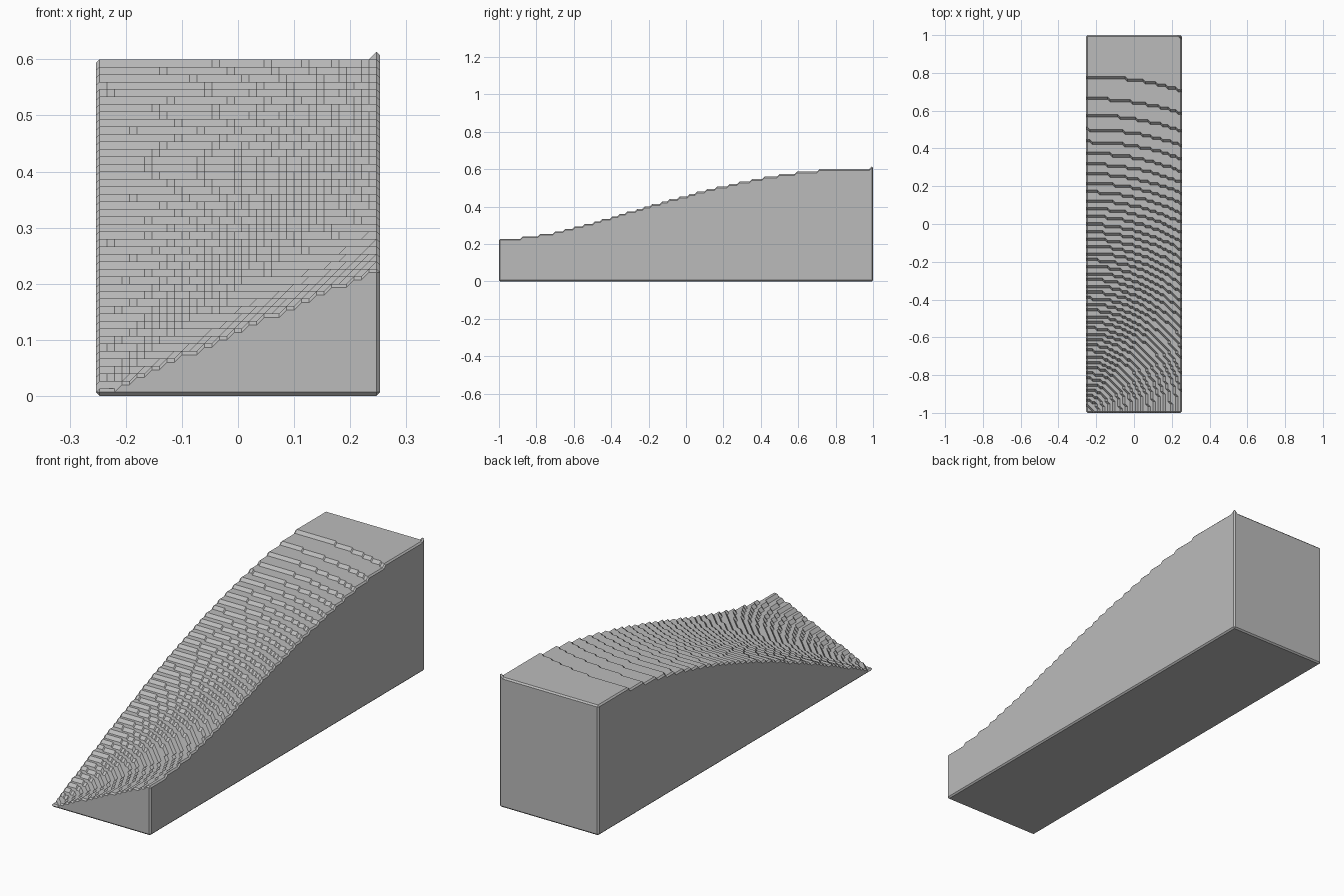
import bpy, bmesh, math

if "Cube" in bpy.data.objects:
    bpy.data.objects.remove(bpy.data.objects["Cube"], do_unlink=True)

NX, NY, LEVELS = 38, 150, 45      # columns across, columns deep, terrace levels
STEP = 2 / NY                     # size of one cell
REACH = math.hypot(NX - 1, NY - 1)


def level(i, j):
    """Terrace level: a quarter sine wave rising radially from the low corner."""
    t = math.hypot(i, j) / REACH
    return math.floor(LEVELS * math.sin(t * math.pi / 2) + 1e-9) + 1


bm = bmesh.new()
cache = {}


def vert(p):
    if p not in cache:
        x, y, z = p
        cache[p] = bm.verts.new(((x - (NX - 1) / 2) * STEP,
                                 (y - (NY - 1) / 2) * STEP, z * STEP))
    return cache[p]


def face(*points):
    """Add a face, dropping repeated points and skipping collapsed faces."""
    points = list(dict.fromkeys(points))
    if len(points) > 2:
        bm.faces.new([vert(p) for p in points])


def top(i, j):
    return (i, j, level(i, j))


# Terraced top: each cell is split so that its odd corner forms a facet
for i in range(NX - 1):
    for j in range(NY - 1):
        a, b, c, d = top(i, j), top(i + 1, j), top(i + 1, j + 1), top(i, j + 1)
        if a[2] + c[2] == b[2] + d[2]:
            face(a, b, c, d)
        elif b[2] == d[2]:
            face(a, b, d)
            face(b, c, d)
        else:
            face(a, b, c)
            face(a, c, d)

# Perimeter walk: position and outward direction, corners visited twice
walk = [(i, 0, 0, -1) for i in range(NX)]
walk += [(NX - 1, j, 1, 0) for j in range(NY)]
walk += [(i, NY - 1, 0, 1) for i in reversed(range(NX))]
walk += [(0, j, -1, 0) for j in reversed(range(NY))]


def wall_points(i, j, dx, dy):
    """Top edge, wall top, wall foot and base edge, with half-cell chamfers."""
    x, y, h = i + dx / 2, j + dy / 2, level(i, j)
    return (i, j, h), (x, y, h - 0.5), (x, y, 0.5), (i, j, 0)


# Side walls with chamfered edges
columns = [wall_points(*w) for w in walk]
for this, following in zip(columns, columns[1:] + columns[:1]):
    for k in range(3):
        face(this[k], this[k + 1], following[k + 1], following[k])

# Flat underside
face(*[c[3] for c in columns])

bmesh.ops.recalc_face_normals(bm, faces=bm.faces[:])
mesh = bpy.data.meshes.new("terraced_slope")
bm.to_mesh(mesh)
bm.free()

# Plain grey finish
grey = bpy.data.materials.new("light_grey")
grey.use_nodes = True
colour = (0.5, 0.5, 0.5, 1)
grey.diffuse_color = colour
grey.node_tree.nodes["Principled BSDF"].inputs["Base Color"].default_value = colour
mesh.materials.append(grey)

slope = bpy.data.objects.new("terraced_slope", mesh)
bpy.context.collection.objects.link(slope)
